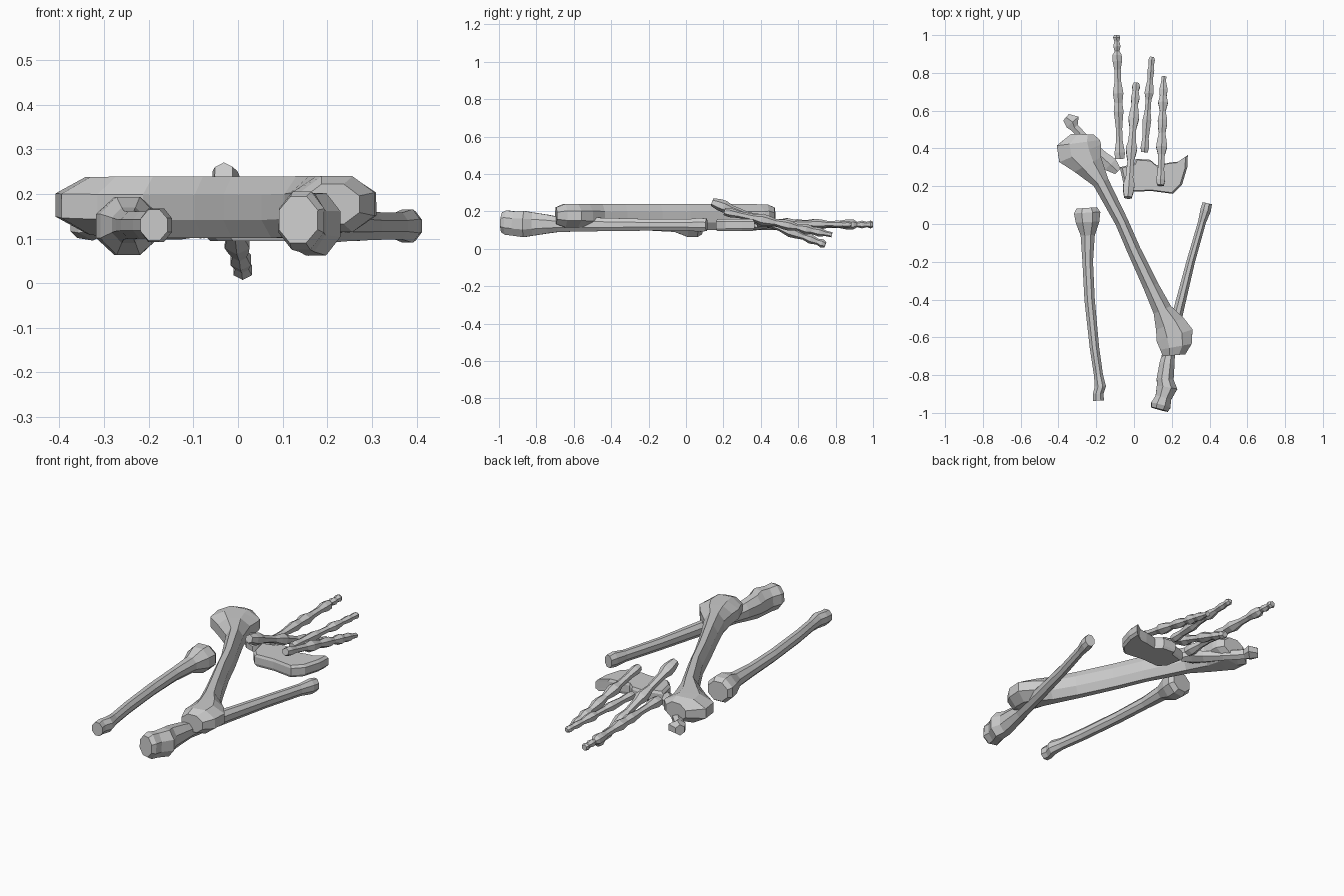
import bpy, bmesh
from math import pi, cos, sin
from mathutils import Vector


def bone(name, rings, sides=8):
    """Loft rings (x, y, z, width, height) into a closed faceted bone."""
    bm = bmesh.new()
    pts = [Vector(r[:3]) for r in rings]
    axis = (pts[-1] - pts[0]).normalized()
    k = 1 / cos(pi / sides)
    loops = []
    for i, r in enumerate(rings):
        local = (pts[min(i + 1, len(pts) - 1)] - pts[max(i - 1, 0)]).normalized()
        t = (axis + local).normalized()
        side = t.cross(Vector((0, 0, 1))).normalized()
        up = side.cross(t)
        loop = []
        for j in range(sides):
            a = 2 * pi * (j + 0.5) / sides
            loop.append(bm.verts.new(pts[i] + side * cos(a) * r[3] / 2 * k + up * sin(a) * r[4] / 2 * k))
        loops.append(loop)
    for a, b in zip(loops, loops[1:]):
        for j in range(sides):
            n = (j + 1) % sides
            bm.faces.new((a[j], a[n], b[n], b[j]))
    bm.faces.new(loops[0])
    bm.faces.new(loops[-1])
    return finish(name, bm)


def finish(name, bm):
    bmesh.ops.recalc_face_normals(bm, faces=bm.faces)
    me = bpy.data.meshes.new(name)
    bm.to_mesh(me)
    bm.free()
    ob = bpy.data.objects.new(name, me)
    bpy.context.collection.objects.link(ob)
    return ob


def finger(name, start, end, profile):
    """Straight chain of knuckles; profile is (fraction, width)."""
    a, b = Vector(start), Vector(end)
    bone(name, [(*a.lerp(b, f), w, w * 0.95) for f, w in profile], 6)


# Upper arm bone, lying across the others
bone("upper_arm_bone", [
    (-.272, .475, .175, .12, .09), (-.295, .43, .175, .23, .125),
    (-.285, .375, .173, .24, .13), (-.245, .315, .171, .16, .135),
    (-.175, .22, .17, .085, .137), (-.065, .01, .17, .07, .138),
    (.0, -.14, .17, .072, .138), (.09, -.33, .17, .082, .138),
    (.15, -.455, .172, .10, .135), (.19, -.53, .175, .16, .13),
    (.215, -.59, .177, .20, .125), (.222, -.65, .177, .17, .125),
    (.212, -.695, .177, .12, .09)])

# Forearm bones
bone("forearm_bone_right", [
    (.388, .11, .128, .05, .065), (.38, .075, .128, .056, .075),
    (.36, .01, .128, .042, .06), (.30, -.2, .128, .045, .062),
    (.235, -.46, .13, .055, .072), (.185, -.68, .13, .065, .08),
    (.175, -.74, .132, .08, .10), (.165, -.82, .132, .09, .125),
    (.175, -.865, .132, .11, .14), (.155, -.92, .135, .085, .13),
    (.142, -.96, .14, .105, .13), (.135, -.982, .142, .09, .105)])
bone("forearm_bone_left", [
    (-.25, .085, .128, .11, .10), (-.248, .06, .128, .14, .13),
    (-.246, .01, .128, .125, .13), (-.245, -.06, .13, .075, .08),
    (-.245, -.2, .13, .056, .065), (-.235, -.4, .13, .055, .06),
    (-.21, -.65, .13, .05, .06), (-.188, -.80, .13, .048, .06),
    (-.178, -.86, .13, .06, .075), (-.19, -.90, .13, .055, .075),
    (-.188, -.935, .13, .06, .07)])

# Thumb bone under the upper arm
bone("thumb_bone", [
    (-.36, .565, .13, .045, .05), (-.325, .54, .13, .085, .06),
    (-.315, .51, .13, .045, .05), (-.24, .43, .13, .045, .05),
    (-.17, .355, .13, .065, .055), (-.125, .315, .13, .08, .055),
    (-.085, .278, .13, .04, .045)], 6)

# Finger bones
finger("finger_one", (-.075, .345, .13), (-.092, 1.0, .13), [
    (0, .05), (.05, .055), (.14, .036), (.24, .033), (.34, .045), (.38, .052),
    (.45, .042), (.53, .056), (.62, .036), (.72, .034), (.79, .05), (.84, .048),
    (.87, .026), (.91, .038), (.95, .026), (.98, .038), (1, .028)])
finger("finger_two", (-.032, .14, .25), (.012, .745, .022), [
    (0, .04), (.06, .056), (.11, .06), (.17, .04), (.32, .034), (.38, .05),
    (.43, .06), (.48, .042), (.6, .034), (.69, .056), (.75, .046), (.81, .032),
    (.87, .046), (.93, .03), (.97, .042), (1, .028)])
finger("finger_three", (.055, .38, .14), (.095, .885, .13), [
    (0, .036), (.05, .044), (.15, .034), (.28, .042), (.34, .046), (.42, .032),
    (.55, .03), (.62, .048), (.68, .042), (.76, .028), (.86, .036), (.91, .028),
    (.97, .034), (1, .02)])
finger("finger_four", (.14, .205, .2), (.158, .78, .075), [
    (0, .036), (.05, .046), (.14, .034), (.28, .036), (.35, .058), (.41, .05),
    (.48, .034), (.55, .048), (.6, .05), (.68, .03), (.76, .052), (.82, .036),
    (.88, .044), (.95, .026), (1, .026)])

# Wrist block with chamfered rims
outline = [(-.075, .30), (0, .32), (.01, .345), (.085, .34), (.12, .31), (.19, .325),
           (.235, .33), (.285, .365), (.282, .30), (.255, .21), (.205, .16),
           (.09, .175), (-.02, .17), (-.055, .21)]
bm = bmesh.new()
cx, cy = .11, .25
rows = []
for z, s in ((.094, .93), (.108, 1), (.145, 1), (.158, .93)):
    rows.append([bm.verts.new((cx + (x - cx) * s, cy + (y - cy) * s, z)) for x, y in outline])
n = len(outline)
for a, b in zip(rows, rows[1:]):
    for j in range(n):
        bm.faces.new((a[j], a[(j + 1) % n], b[(j + 1) % n], b[j]))
bm.faces.new(rows[0])
bm.faces.new(rows[-1])
finish("wrist_block", bm)
